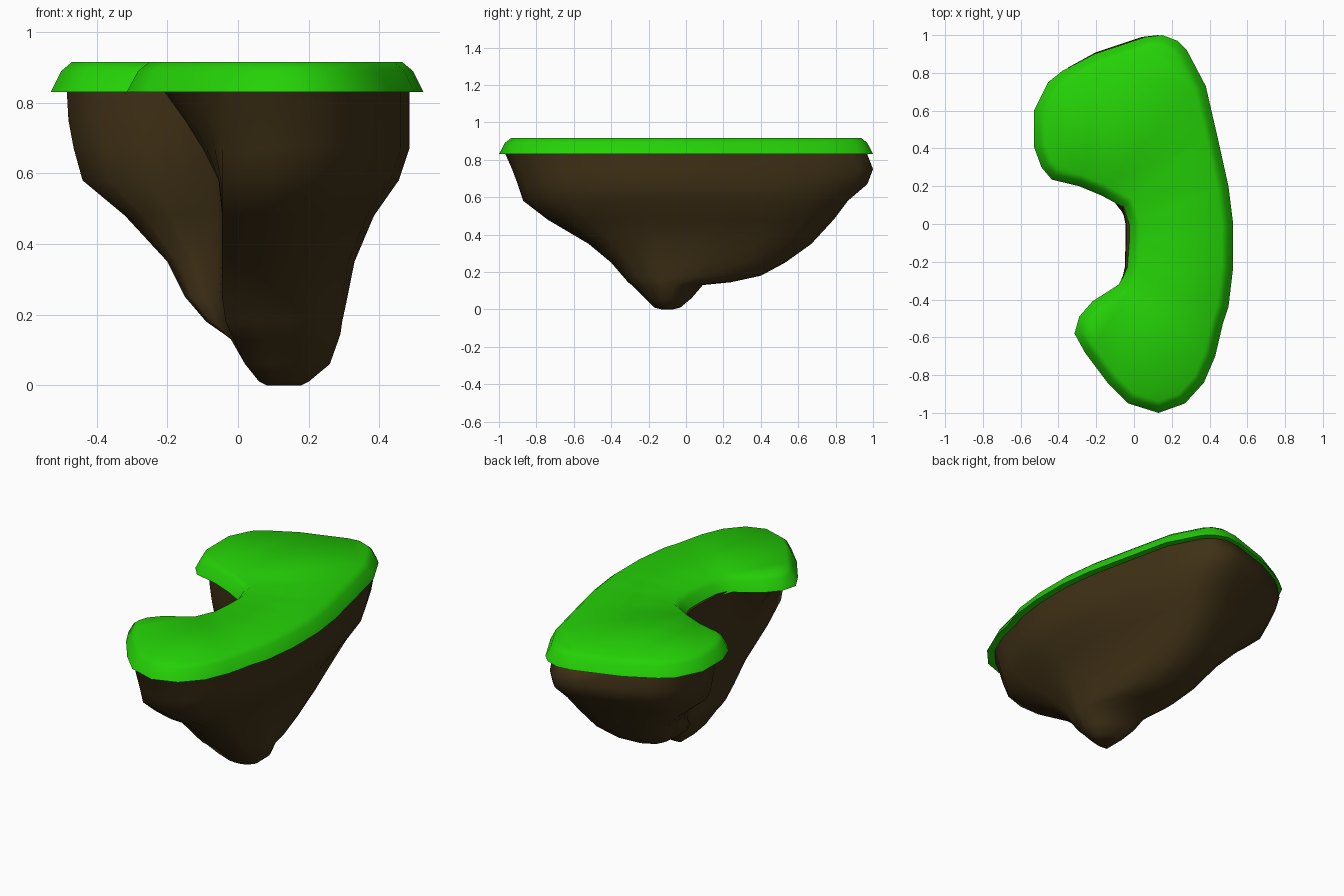
import bpy, bmesh
from math import radians
from mathutils import Vector

if "Cube" in bpy.data.objects:
    bpy.data.objects.remove(bpy.data.objects["Cube"])

# Kidney-shaped rim of the island, counter-clockwise from the front tip
OUTLINE = [Vector(p) for p in (
    (0.13, -1.0), (0.27, -0.95), (0.37, -0.84), (0.43, -0.70), (0.47, -0.53),
    (0.50, -0.44), (0.525, -0.23), (0.525, 0.0), (0.50, 0.20), (0.44, 0.47),
    (0.38, 0.73), (0.28, 0.92), (0.23, 0.97), (0.15, 1.0), (0.06, 0.99),
    (-0.21, 0.90), (-0.38, 0.81), (-0.455, 0.75), (-0.53, 0.60), (-0.53, 0.41),
    (-0.49, 0.30), (-0.435, 0.235), (-0.29, 0.20), (-0.17, 0.15), (-0.06, 0.09),
    (-0.03, 0.0), (-0.03, -0.10), (-0.04, -0.23), (-0.08, -0.32), (-0.22, -0.41),
    (-0.29, -0.49), (-0.315, -0.58), (-0.26, -0.68), (-0.14, -0.84), (-0.03, -0.95))]


def inset(points, d):
    """Move every outline point inward by d along its mitred normal."""
    out = []
    for i, p in enumerate(points):
        a = (p - points[i - 1]).normalized()
        b = (points[(i + 1) % len(points)] - p).normalized()
        na, nb = Vector((-a.y, a.x)), Vector((-b.y, b.x))
        n = (na + nb).normalized()
        out.append(p + n * (d / max(n.dot(na), 0.6)))
    return out


def loft(name, rings, color):
    """Skin a stack of equal-length rings and cap both ends."""
    bm = bmesh.new()
    loops = [[bm.verts.new(p) for p in ring] for ring in rings]
    for lo, hi in zip(loops, loops[1:]):
        for i in range(len(lo)):
            j = (i + 1) % len(lo)
            bm.faces.new((lo[i], lo[j], hi[j], hi[i]))
    caps = [bm.faces.new(loops[0][::-1]), bm.faces.new(loops[-1])]
    bm.normal_update()
    bmesh.ops.triangulate(bm, faces=caps)
    bm.normal_update()
    for f in bm.faces:
        f.smooth = True
    for e in bm.edges:
        e.smooth = e.calc_face_angle(0) < radians(70)
    mesh = bpy.data.meshes.new(name)
    bm.to_mesh(mesh)
    bm.free()
    mat = bpy.data.materials.new(name + "_color")
    mat.diffuse_color = (*color, 1)
    mat.use_nodes = True
    mat.node_tree.nodes["Principled BSDF"].inputs["Base Color"].default_value = mat.diffuse_color
    mesh.materials.append(mat)
    obj = bpy.data.objects.new(name, mesh)
    bpy.context.collection.objects.link(obj)
    return obj


def rock_ring(z, ymin, ymax, xr, xn, xb, xf, notch):
    """Outline squeezed to the rock's extents at height z; the notch has its own scale."""
    ring = []
    for p in OUTLINE:
        dx, dy = p.x + 0.03, p.y + 0.1
        full, reach = (1.1, ymax + 0.1) if dy > 0 else (0.9, -0.1 - ymin)
        if dx > 0:
            # Right side: fuller towards the back in the lower levels
            x = xn + dx * (xr - xn) / 0.555
            power = 0.72 if dy > 0 and z < 0.6 else 1
            y = reach * (abs(dy) / full) ** power
        else:
            # Left side: keep the notch open, squeeze only the outer lobes
            x = xn + dx * ((xn - xb) / 0.5 if p.y > 0 else (xn - xf) / 0.285)
            near, d = 0.35, abs(dy)
            s = notch * (1.2 if dy > 0 and z > 0.3 else 1.0)
            if d < near:
                y = d * s
            else:
                y = near * s + (d - near) / (full - near) * (reach - near * s)
        ring.append((x, -0.1 + (y if dy > 0 else -y), z))
    return ring


# Grass cap with a two-step bevelled edge
loft("grass_top",
     [[(p.x, p.y, z) for p in inset(OUTLINE, d)]
      for z, d in ((0.83, 0), (0.89, 0.03), (0.915, 0.06))],
     (0.018, 0.64, 0.002))

# Rock: height, front y, back y, right x, notch x, back lobe x, front lobe x, notch scale
LEVELS = (
    (0.00, -0.13, -0.07, 0.18, 0.08, 0.08, 0.08, 0.05),
    (0.01, -0.17, -0.03, 0.20, 0.06, 0.06, 0.06, 0.10),
    (0.06, -0.22, 0.03, 0.26, 0.02, 0.02, 0.02, 0.20),
    (0.13, -0.29, 0.09, 0.285, -0.01, -0.02, -0.01, 0.30),
    (0.145, -0.31, 0.24, 0.29, -0.02, -0.04, -0.02, 0.40),
    (0.18, -0.34, 0.40, 0.295, -0.035, -0.09, -0.035, 0.55),
    (0.25, -0.40, 0.53, 0.31, -0.045, -0.15, -0.045, 0.75),
    (0.35, -0.52, 0.67, 0.33, -0.045, -0.20, -0.045, 0.95),
    (0.48, -0.74, 0.79, 0.385, -0.045, -0.32, -0.045, 1.0),
    (0.58, -0.87, 0.865, 0.455, -0.045, -0.44, -0.055, 1.0),
    (0.67, -0.90, 0.97, 0.485, -0.045, -0.465, -0.10, 1.0),
    (0.75, -0.93, 1.00, 0.485, -0.045, -0.48, -0.15, 1.0),
    (0.84, -0.97, 0.965, 0.485, -0.04, -0.485, -0.215, 1.0))
loft("rock_base", [rock_ring(*lv) for lv in LEVELS], (0.05, 0.03, 0.008))
